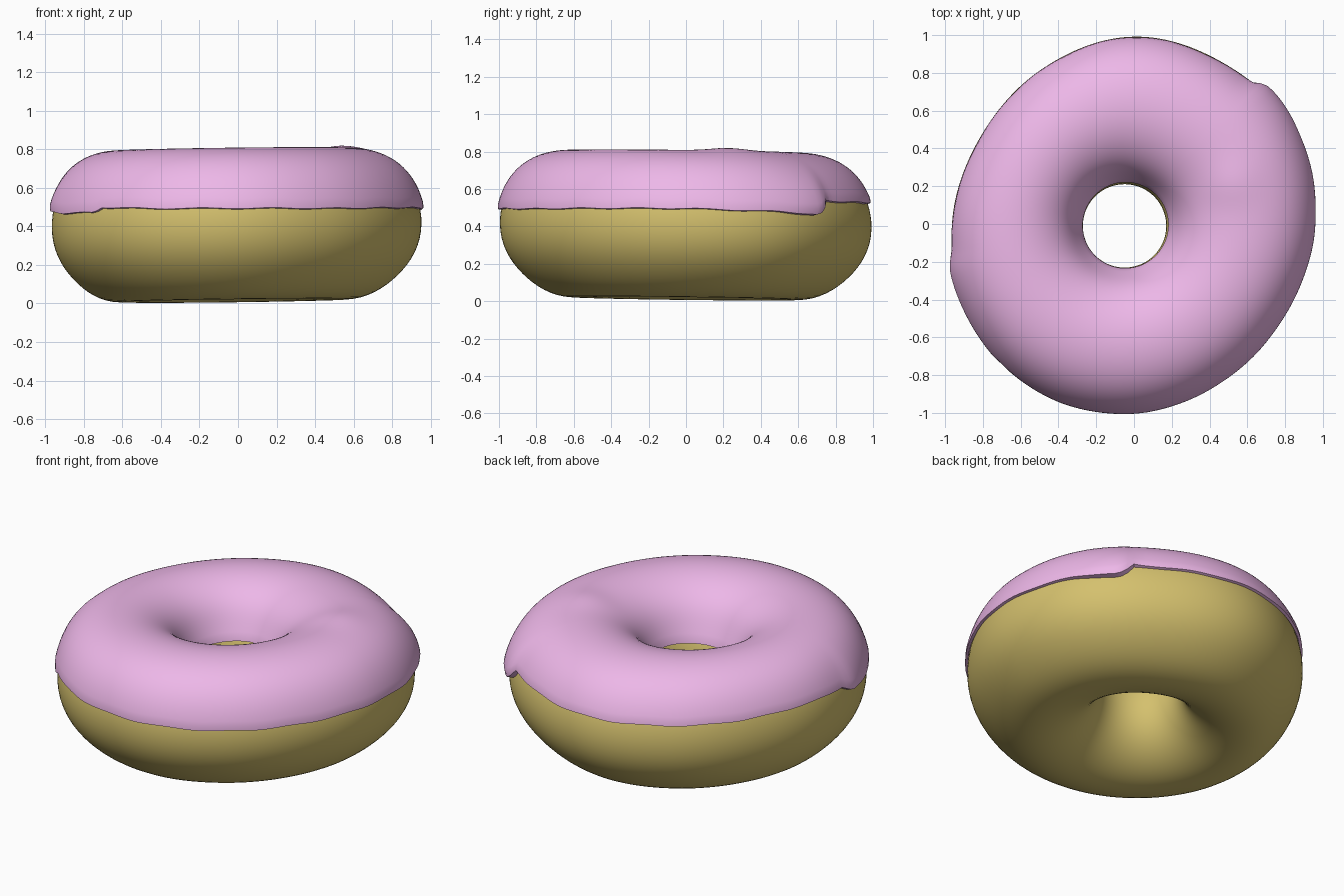
import bpy, bmesh
from math import sin, cos, radians, degrees, exp

if "Cube" in bpy.data.objects:
    bpy.data.objects.remove(bpy.data.objects["Cube"])

SEG = 180

# outer dough radius every 30 degrees (hand-shaped, slightly oval)
RADII = [.950, .983, .975, .992, .955, .935, .964, 1.000, 1.015, .993, .945, .924]
# height of the icing's outer edge: (angle, z)
EDGE = [(0, .485), (30, .475), (44, .46), (47, .47), (50, .54), (70, .54), (100, .54),
        (135, .545), (165, .55), (188, .54), (193, .485), (205, .475), (223, .475),
        (226, .50), (245, .488), (270, .483), (300, .478), (330, .482), (360, .485)]


def spline_radius(deg):
    f = (deg % 360) / 30
    i, t = int(f), f % 1
    a, b, c, d = (RADII[(i + k) % 12] for k in (-1, 0, 1, 2))
    return b + .5 * t * (c - a + t * (2 * a - 5 * b + 4 * c - d + t * (3 * (b - c) + d - a)))


def edge_height(deg):
    deg %= 360
    for (a, za), (b, zb) in zip(EDGE, EDGE[1:]):
        if a <= deg <= b:
            return za + (zb - za) * (deg - a) / (b - a) + .003 * sin(radians(deg * 17))
    return .485


def bump(deg, centre, before, after):
    d = (deg - centre + 180) % 360 - 180
    return exp(-(d / (before if d < 0 else after)) ** 2)


def ring_point(deg, phi, off):
    """Point on the dough section: phi 0 = outside, 90 = top, 180 = hole."""
    t, p = radians(deg), radians(phi)
    # full upper shoulder, tapered underside
    off += .014 * bump(phi, 50, 28, 28) - .014 * bump(phi, -48, 28, 28)
    off -= .012 * bump(phi, 152, 16, 16)
    r = spline_radius(deg)
    ox, oy = r * cos(t), r * sin(t)
    ix, iy = -.05 + .22 * cos(t), -.01 + .22 * sin(t)
    hw = (r - .22 + .05 * cos(t) + .01 * sin(t)) / 2
    k = .5 + .5 * cos(p) * (1 + off / hw)
    x, y = ix + (ox - ix) * k, iy + (oy - iy) * k
    half = .377 if sin(p) > 0 else .387
    z = .4 + (half + off) * sin(p) + .013 * (x - y)
    return x, y, z - .03 * bump(phi, 180, 38, 38)      # hole narrows lower down


def make_ring(name, section, color):
    """Sweep a closed, angle-dependent section around the ring."""
    bm = bmesh.new()
    rings = [[bm.verts.new(co) for co in section(360 * i / SEG)] for i in range(SEG)]
    n = len(rings[0])
    for i in range(SEG):
        a, b = rings[i], rings[(i + 1) % SEG]
        for j in range(n):
            bm.faces.new((a[j], b[j], b[(j + 1) % n], a[(j + 1) % n]))
    bmesh.ops.recalc_face_normals(bm, faces=bm.faces)
    mesh = bpy.data.meshes.new(name)
    bm.to_mesh(mesh)
    bm.free()
    obj = bpy.data.objects.new(name, mesh)
    bpy.context.collection.objects.link(obj)
    mat = bpy.data.materials.new(name + "_colour")
    mat.diffuse_color = color
    mat.use_nodes = True
    mat.node_tree.nodes["Principled BSDF"].inputs["Base Color"].default_value = mat.diffuse_color
    mesh.materials.append(mat)
    bpy.ops.object.select_all(action='DESELECT')
    obj.select_set(True)
    bpy.context.view_layer.objects.active = obj
    bpy.ops.object.shade_smooth_by_angle(angle=radians(50))
    return obj


def dough_section(deg):
    return [ring_point(deg, 360 * j / 64, 0) for j in range(64)]


def icing_section(deg):
    n = 40
    start = degrees((edge_height(deg) - .4) / .4)      # outer drip edge
    end = 163 - 2 * cos(radians(deg - 40))             # edge inside the hole
    outer, inner = [], []
    for j in range(n + 1):
        phi = start + (end - start) * j / n
        low = exp(-((phi - 15) / 25) ** 2)
        off = .022 + low * (.026 * bump(deg, 46, 14, 4) + .014 * bump(deg, 194, 4, 9))
        off += .014 * bump(deg, 22, 12, 12) * exp(-((phi - 90) / 18) ** 2)
        if j in (0, n):
            off *= .8
        outer.append(ring_point(deg, phi, off))
        inner.append(ring_point(deg, phi, .002))
    return outer + inner[::-1]


# plain dough ring
make_ring("dough", dough_section, (.66, .53, .155, 1))
# thin icing shell with an uneven edge
make_ring("icing", icing_section, (.85, .475, .81, 1))
